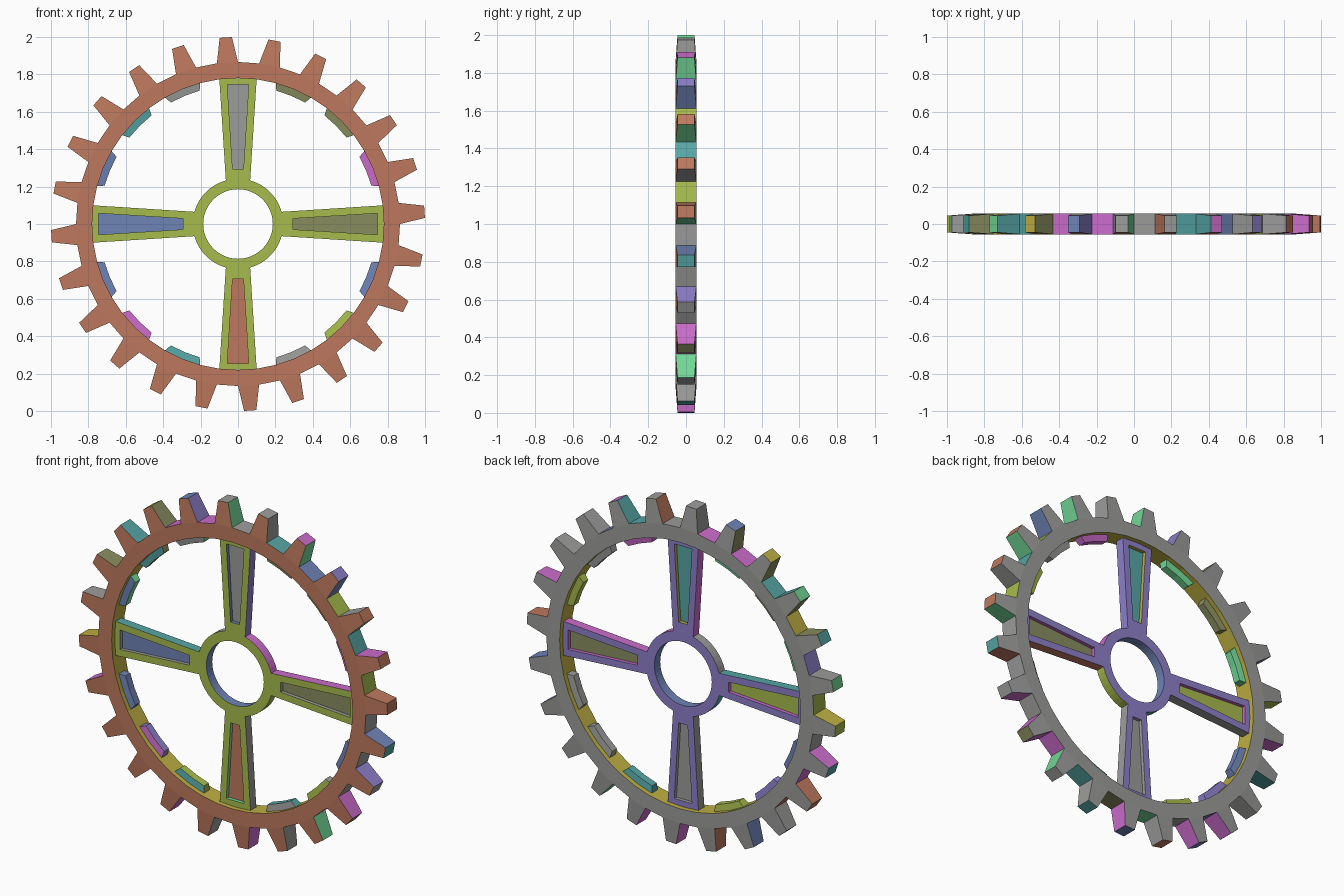
import bpy, bmesh
from math import sin, cos, radians

if "Cube" in bpy.data.objects:
    bpy.data.objects.remove(bpy.data.objects["Cube"], do_unlink=True)

# Palette: one letter per paint, given in display values
PALETTE = {
    "T": ("terracotta", 190, 121, 94), "O": ("lime", 167, 187, 77),
    "G": ("grey", 156, 157, 155), "P": ("purple", 142, 128, 202),
    "B": ("blue", 110, 131, 182), "M": ("magenta", 202, 108, 202),
    "E": ("mint", 115, 215, 150), "C": ("teal", 86, 166, 165),
    "Y": ("mustard", 190, 175, 66), "K": ("khaki", 137, 141, 95),
}
LETTERS = list(PALETTE)


def linear(value):
    c = value / 255
    return c / 12.92 if c < 0.04 else ((c + 0.055) / 1.055) ** 2.4


def make_material(name, *rgb):
    colour = [linear(v) for v in rgb] + [1]
    mat = bpy.data.materials.new(name)
    mat.use_nodes = True
    mat.diffuse_color = colour
    node = next(n for n in mat.node_tree.nodes if n.type == "BSDF_PRINCIPLED")
    node.inputs["Base Color"].default_value = colour
    return mat


MATERIALS = [make_material(*entry) for entry in PALETTE.values()]


def polar(radius, angle, y):
    a = radians(angle)
    return (radius * cos(a), y, 1 + radius * sin(a))


def along(angle, radius, side, y):
    """Point on a spoke: distance outward, sideways offset, depth."""
    a = radians(angle)
    return (radius * cos(a) - side * sin(a), y,
            1 + radius * sin(a) + side * cos(a))


def face(bm, points, letter):
    f = bm.faces.new([bm.verts.new(p) for p in points])
    f.material_index = LETTERS.index(letter)


def finish(bm, name):
    bmesh.ops.remove_doubles(bm, verts=bm.verts, dist=0.0001)
    bmesh.ops.recalc_face_normals(bm, faces=bm.faces)
    mesh = bpy.data.meshes.new(name)
    bm.to_mesh(mesh)
    bm.free()
    for mat in MATERIALS:
        mesh.materials.append(mat)
    obj = bpy.data.objects.new(name, mesh)
    bpy.context.collection.objects.link(obj)


def strip(bm, path, depth_a, depth_b, letter):
    """Walls across the thickness along (radius, angle) points."""
    for (r0, a0), (r1, a1) in zip(path, path[1:]):
        face(bm, [polar(r0, a0, -depth_a), polar(r1, a1, -depth_b),
                  polar(r1, a1, depth_b), polar(r0, a0, depth_a)], letter)


# Toothed rim
TEETH = 24
STEP = 360 / TEETH
HALF = STEP / 2
INNER, ROOT, TIP = 0.78, 0.866, 1.0
RIM_Y, TIP_Y = 0.055, 0.045
TIP_PAINT = "TTTPMGGBYECEOCTBBTBCGKGC"
LOW_PAINT = "EGEBEGEPKCKGYMTGBTMMEMMT"
HIGH_PAINT = "TMGGCTGKKKPOMCGMMGMGEMPB"
ROOT_PAINT = "OCOBCGMMCYPOGMTBGEKCMGGG"

bm = bmesh.new()
for k in range(TEETH):
    start = k * STEP
    mid, end = start + HALF, start + STEP
    t0, t1 = start + HALF / 4, mid - HALF / 4
    for sign, paint in ((-1, "T"), (1, "G")):
        y, ty = sign * RIM_Y, sign * TIP_Y
        for a, b in ((start, mid), (mid, end)):
            face(bm, [polar(INNER, a, y), polar(INNER, b, y),
                      polar(ROOT, b, y), polar(ROOT, a, y)], paint)
        face(bm, [polar(ROOT, start, y), polar(ROOT, mid, y),
                  polar(TIP, t1, ty), polar(TIP, t0, ty)], paint)
    strip(bm, [(ROOT, start), (TIP, t0)], RIM_Y, TIP_Y, LOW_PAINT[k])
    strip(bm, [(TIP, t0), (TIP, t1)], TIP_Y, TIP_Y, TIP_PAINT[k])
    strip(bm, [(TIP, t1), (ROOT, mid)], TIP_Y, RIM_Y, HIGH_PAINT[k])
    strip(bm, [(ROOT, mid), (ROOT, end)], RIM_Y, RIM_Y, ROOT_PAINT[k])
    strip(bm, [(INNER, start), (INNER, mid), (INNER, end)], RIM_Y, RIM_Y, "Y")
finish(bm, "toothed_rim")

# Hub ring, its outside painted by quarter
WEB_Y, FLOOR_Y = 0.027, 0.006
HUB_IN, HUB_OUT = 0.186, 0.242
bm = bmesh.new()
for k in range(48):
    a, b = k * HALF, (k + 1) * HALF
    for y, paint in ((-WEB_Y, "O"), (WEB_Y, "P")):
        face(bm, [polar(HUB_IN, a, y), polar(HUB_IN, b, y),
                  polar(HUB_OUT, b, y), polar(HUB_OUT, a, y)], paint)
    strip(bm, [(HUB_IN, a), (HUB_IN, b)], WEB_Y, WEB_Y, "B")
    strip(bm, [(HUB_OUT, a), (HUB_OUT, b)], WEB_Y, WEB_Y, "MGCO"[k // 12])
finish(bm, "hub_ring")

# Four flared spokes with a sunken panel on each side
OUTLINE = [(0.232, -0.065), (0.779, -0.1), (0.779, 0.1), (0.232, 0.065)]
PANEL = [(0.295, -0.029), (0.745, -0.057), (0.745, 0.057), (0.295, 0.029)]
SPOKES = ["left_spoke", "top_spoke", "right_spoke", "bottom_spoke"]
for k, name in enumerate(SPOKES):
    angle = k * 90
    bm = bmesh.new()
    edge_paint = ["TPCG"[k], "Y", "MMGG"[k], "O"]
    sides = ((-1, "O", "KGBT"[k], "GBGE"[k]), (1, "P", "KCOG"[k], "MYMG"[k]))
    for sign, frame, floor, wall in sides:
        y, fy = sign * WEB_Y, sign * FLOOR_Y
        outer = [along(angle, r, s, y) for r, s in OUTLINE]
        lip = [along(angle, r, s, y) for r, s in PANEL]
        base = [along(angle, r, s, fy) for r, s in PANEL]
        for i in range(4):
            j = (i + 1) % 4
            face(bm, [outer[i], outer[j], lip[j], lip[i]], frame)
            face(bm, [lip[i], lip[j], base[j], base[i]], wall)
        face(bm, base, floor)
    for i in range(4):
        p, q = OUTLINE[i], OUTLINE[(i + 1) % 4]
        face(bm, [along(angle, *p, -WEB_Y), along(angle, *q, -WEB_Y),
                  along(angle, *q, WEB_Y), along(angle, *p, WEB_Y)],
             edge_paint[i])
    finish(bm, name)

# Twelve tapered pads inside the rim, between the spokes
PAD_FRONT = "MKKGCBBMCGOB"
PAD_BACK = "OGMEKEBPOCGG"
PAD_R, PAD_Y, PAD_TOP_Y = 0.742, 0.027, 0.022
slots = [k * 22.5 for k in range(16) if k % 4]
for i, angle in enumerate(slots):
    bm = bmesh.new()
    spans = [(-HALF, -HALF * 0.86), (0, 0), (HALF, HALF * 0.86)]
    for (o0, n0), (o1, n1) in zip(spans, spans[1:]):
        for sign, paint in ((-1, PAD_FRONT[i]), (1, PAD_BACK[i])):
            y, top_y = sign * PAD_Y, sign * PAD_TOP_Y
            face(bm, [polar(INNER, angle + o0, y), polar(INNER, angle + o1, y),
                      polar(PAD_R, angle + n1, top_y),
                      polar(PAD_R, angle + n0, top_y)], paint)
        strip(bm, [(PAD_R, angle + n0), (PAD_R, angle + n1)],
              PAD_TOP_Y, PAD_TOP_Y, PAD_BACK[i])
        strip(bm, [(INNER, angle + o0), (INNER, angle + o1)], PAD_Y, PAD_Y, "Y")
    for o, n in (spans[0], spans[-1]):
        strip(bm, [(INNER, angle + o), (PAD_R, angle + n)],
              PAD_Y, PAD_TOP_Y, PAD_BACK[i])
    finish(bm, f"rim_pad_{i + 1}")
